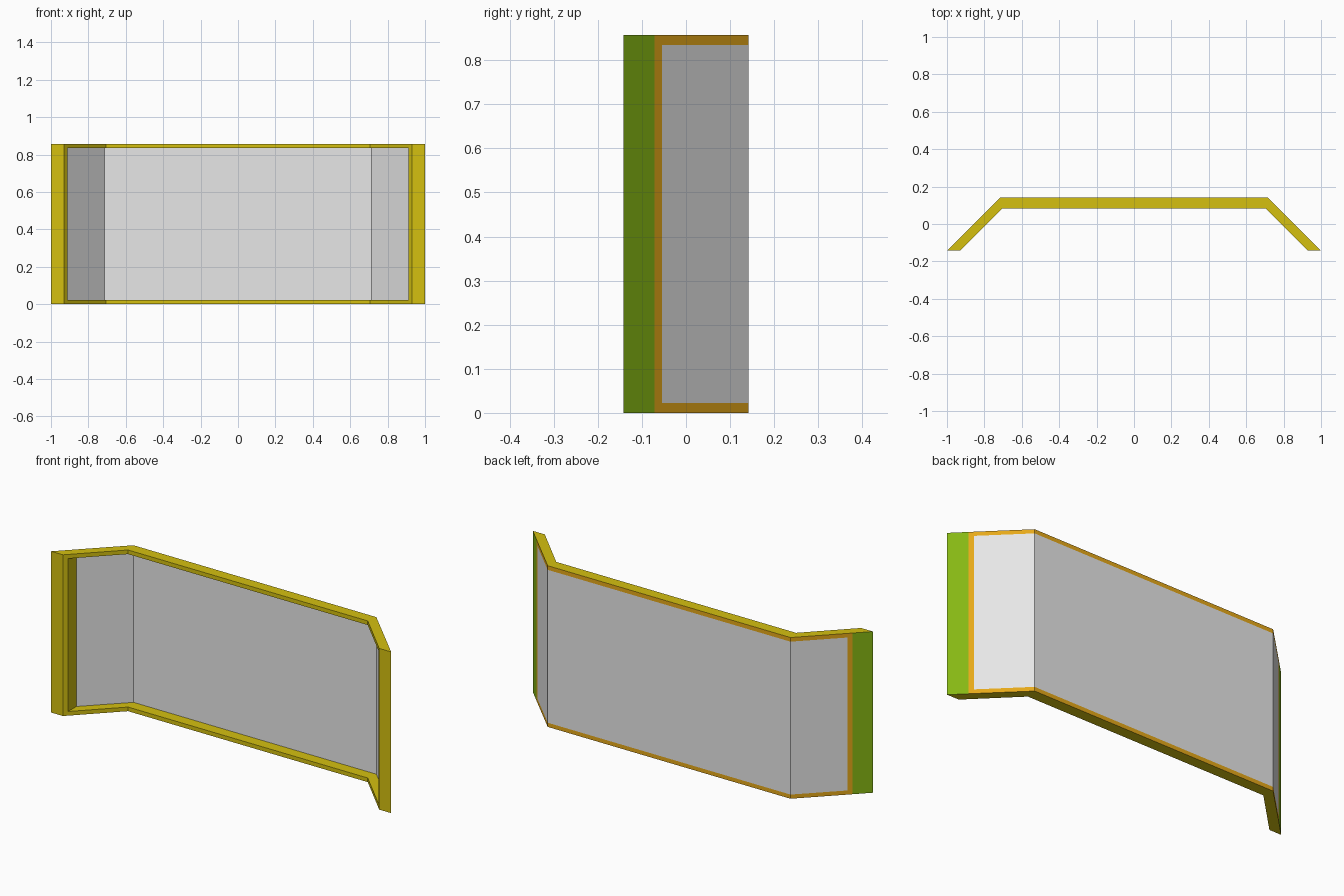
import bpy, bmesh

cube = bpy.data.objects.get("Cube")
if cube:
    bpy.data.objects.remove(cube, do_unlink=True)


def material(name, r, g, b):
    m = bpy.data.materials.new(name)
    m.use_nodes = True
    m.diffuse_color = (r, g, b, 1)
    m.node_tree.nodes["Principled BSDF"].inputs["Base Color"].default_value = (r, g, b, 1)
    return m


yellow = material("frame yellow", 0.66, 0.53, 0.005)
orange = material("outer rim orange", 0.82, 0.41, 0.01)
green = material("end strip green", 0.24, 0.48, 0.007)
grey = material("pane grey", 0.8, 0.8, 0.8)

# Plan of one half: (outer point, inner point) from the end to the bend
half = [((1, -0.142), (0.93, -0.142)),
        ((0.93, -0.072), (0.92, -0.132)),
        ((0.912, -0.054), (0.912, -0.124)),
        ((0.714, 0.142), (0.705, 0.083))]
mirrored = [tuple((-x, y) for x, y in pair) for pair in half]
stations = mirrored + half[::-1]
heights = [0, 0.022, 0.835, 0.857]
cols, rows = len(stations) - 1, len(heights) - 1


def solid(i, k):
    """Frame cells surround the opening in the middle row."""
    inside = 0 <= i < cols and 0 <= k < rows
    return inside and not (k == 1 and 2 <= i < cols - 2)


def build(name, materials, make_faces):
    bm = bmesh.new()
    verts = {(i, s, k): bm.verts.new((*stations[i][s], z))
             for i in range(cols + 1) for s in range(2) for k, z in enumerate(heights)}

    def quad(corners, mat=0):
        bm.faces.new([verts[c] for c in corners]).material_index = mat

    make_faces(quad)
    bmesh.ops.delete(bm, geom=[v for v in bm.verts if not v.link_faces], context='VERTS')
    bm.normal_update()
    mesh = bpy.data.meshes.new(name)
    for m in materials:
        mesh.materials.append(m)
    if name == "window_frame":
        bmesh.ops.recalc_face_normals(bm, faces=bm.faces)
    bm.to_mesh(mesh)
    bm.free()
    ob = bpy.data.objects.new(name, mesh)
    bpy.context.collection.objects.link(ob)


def side_quad(i, s, k):
    return [(i, s, k), (i, s, k + 1), (i + 1, s, k + 1), (i + 1, s, k)]


# Frame: outer and inner skins, plus edges wherever a cell borders a gap
def frame_faces(quad):
    for i in range(cols):
        for k in range(rows):
            if not solid(i, k):
                continue
            quad(side_quad(i, 0, k), 2 if i in (0, cols - 1) else 1)
            quad(side_quad(i, 1, k))
            for step in (0, 1):
                if not solid(i + 2 * step - 1, k):
                    a = i + step
                    quad([(a, 0, k), (a, 1, k), (a, 1, k + 1), (a, 0, k + 1)])
                if not solid(i, k + 2 * step - 1):
                    b = k + step
                    quad([(i, 0, b), (i + 1, 0, b), (i + 1, 1, b), (i, 1, b)])


# Panes: a thin sheet flush with the outer skin
def pane_faces(quad):
    for i in range(2, cols - 2):
        quad(side_quad(i, 0, 1))


build("window_frame", [yellow, orange, green], frame_faces)
build("window_panes", [grey], pane_faces)
